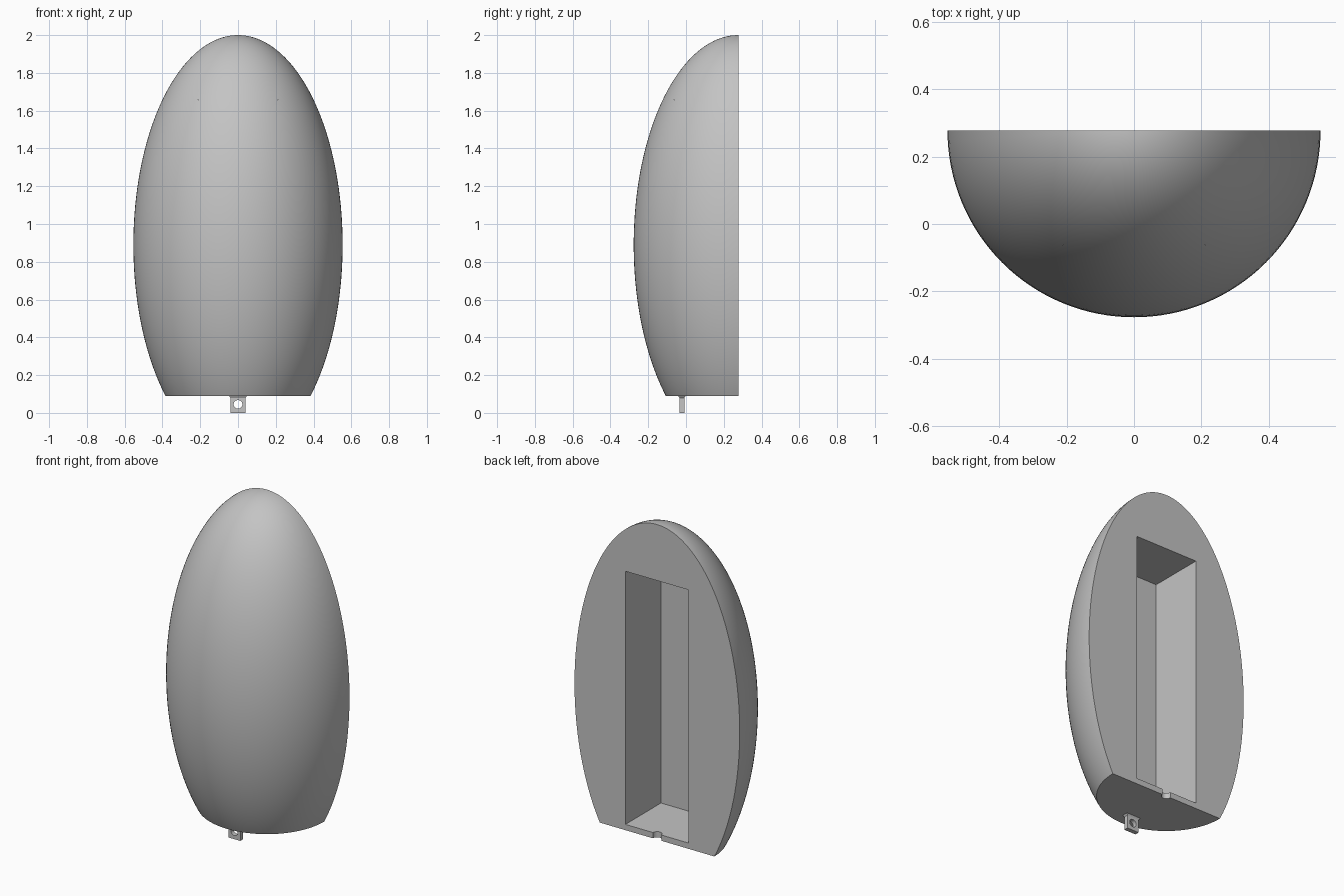
import bpy, bmesh, math
from mathutils import Matrix, Vector

cube = bpy.data.objects.get("Cube")
if cube:
    bpy.data.objects.remove(cube, do_unlink=True)

BACK, BOTTOM, RADIUS, HALF_HEIGHT, MID = 0.277, 0.09, 0.554, 1.11, 0.89

grey = bpy.data.materials.new("plain grey")
grey.use_nodes = True
grey.diffuse_color = (0.55, 0.55, 0.55, 1)
grey.node_tree.nodes["Principled BSDF"].inputs["Base Color"].default_value = grey.diffuse_color


def make(name, bm):
    bmesh.ops.recalc_face_normals(bm, faces=bm.faces[:])
    mesh = bpy.data.meshes.new(name)
    bm.to_mesh(mesh)
    bm.free()
    mesh.materials.append(grey)
    obj = bpy.data.objects.new(name, mesh)
    bpy.context.collection.objects.link(obj)
    return obj


def box(name, low, high):
    low, high = Vector(low), Vector(high)
    bm = bmesh.new()
    bmesh.ops.create_cube(bm, size=1, matrix=Matrix.Translation((low + high) / 2)
                          @ Matrix.Diagonal((high - low).to_4d()))
    return make(name, bm)


def cylinder(name, centre, radius, depth, turn=0):
    bm = bmesh.new()
    bmesh.ops.create_cone(bm, cap_ends=True, segments=32, radius1=radius, radius2=radius, depth=depth,
                          matrix=Matrix.Translation(centre) @ Matrix.Rotation(turn, 4, "X"))
    return make(name, bm)


def cut(obj, cutter):
    cutter.hide_render = True
    bpy.ops.object.select_all(action="DESELECT")
    bpy.context.view_layer.objects.active = obj
    obj.select_set(True)
    mod = obj.modifiers.new("cut", "BOOLEAN")
    mod.operation, mod.solver, mod.object = "DIFFERENCE", "EXACT", cutter
    bpy.ops.object.modifier_apply(modifier=mod.name)
    bpy.data.objects.remove(cutter, do_unlink=True)


def smooth(obj):
    bpy.ops.object.select_all(action="DESELECT")
    bpy.context.view_layer.objects.active = obj
    obj.select_set(True)
    bpy.ops.object.shade_smooth_by_angle(angle=math.radians(30))


# Egg-shaped shell, sliced flat at the back and underneath
bm = bmesh.new()
bmesh.ops.create_uvsphere(bm, u_segments=128, v_segments=80, radius=1,
                          matrix=Matrix.Translation((0, BACK, MID))
                          @ Matrix.Diagonal((RADIUS, RADIUS, HALF_HEIGHT, 1)))
for point, normal in (((0, BACK, 0), (0, 1, 0)), ((0, 0, BOTTOM), (0, 0, -1))):
    bmesh.ops.bisect_plane(bm, geom=bm.verts[:] + bm.edges[:] + bm.faces[:], dist=1e-5,
                           plane_co=point, plane_no=normal, clear_outer=True)
    bmesh.ops.holes_fill(bm, edges=[e for e in bm.edges if e.is_boundary], sides=0)
shell = make("egg_shell", bm)

# Rectangular pocket in the back and a round cable notch through its floor
cut(shell, box("pocket_cutter", (-0.212, -0.063, 0.125), (0.212, 0.4, 1.66)))
cut(shell, cylinder("notch_cutter", (0, BACK, 0.1), 0.028, 0.12))
smooth(shell)

# Hanging tab with a flared root and a round eyelet
bm = bmesh.new()
rings = []
for z, half_x, half_y in ((0, 0.04, 0.0135), (0.08, 0.04, 0.0135), (BOTTOM + 0.001, 0.048, 0.02)):
    rings.append([bm.verts.new((sx * half_x, -0.022 + sy * half_y, z))
                  for sx, sy in ((-1, -1), (1, -1), (1, 1), (-1, 1))])
for lower, upper in zip(rings, rings[1:]):
    for i in range(4):
        j = (i + 1) % 4
        bm.faces.new((lower[i], lower[j], upper[j], upper[i]))
bm.faces.new(rings[0])
bm.faces.new(rings[-1])
tab = make("hanging_tab", bm)
cut(tab, cylinder("eyelet_cutter", (0, -0.022, 0.045), 0.023, 0.1, math.pi / 2))
smooth(tab)
